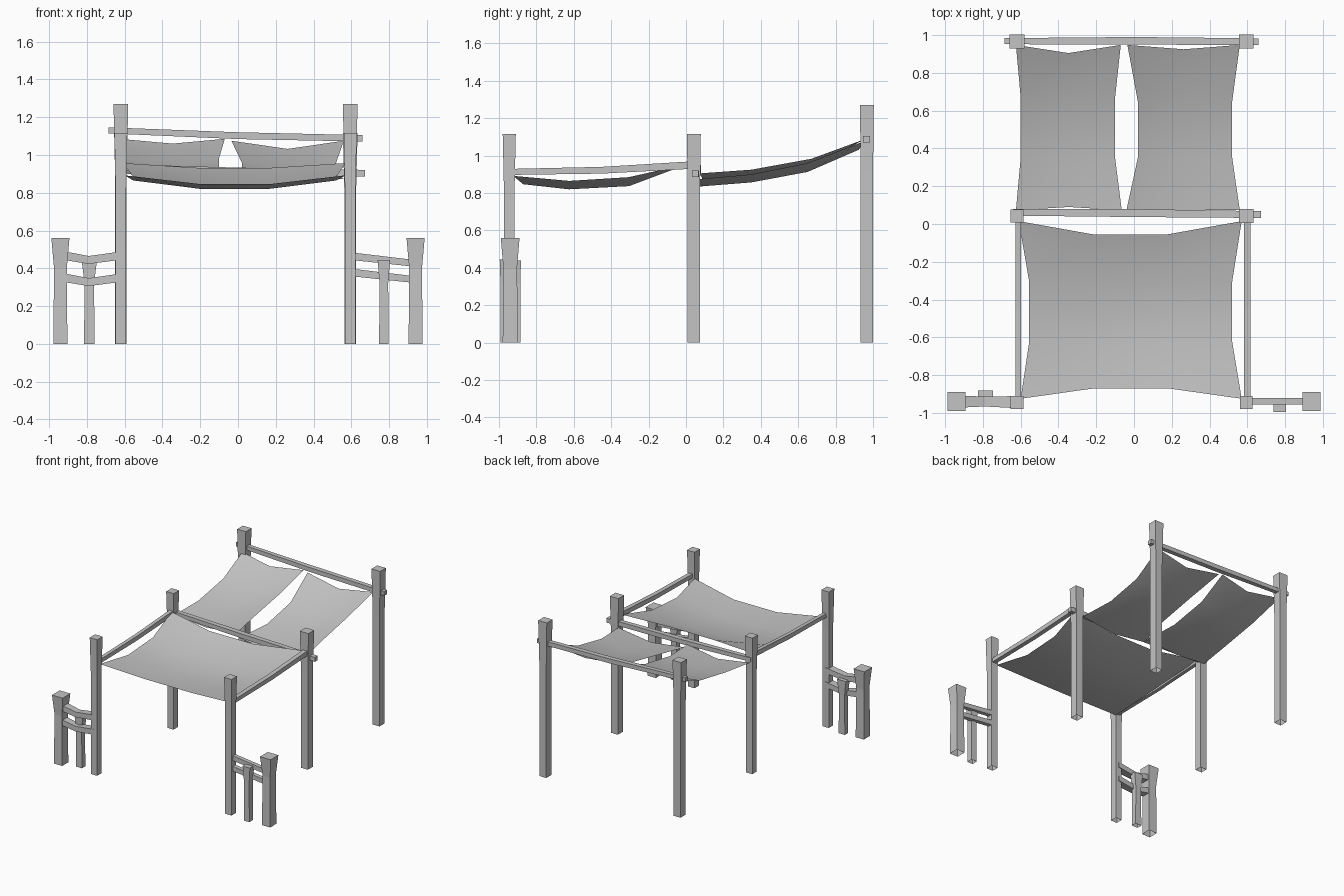
import bpy
import bmesh
from mathutils import Vector

cube = bpy.data.objects.get("Cube")
if cube:
    bpy.data.objects.remove(cube)

grey = bpy.data.materials.new("plain_grey")
grey.use_nodes = True
tone = (0.55, 0.55, 0.55, 1)
grey.diffuse_color = tone
grey.node_tree.nodes["Principled BSDF"].inputs["Base Color"].default_value = tone


def add_object(name, bm, smooth=False):
    mesh = bpy.data.meshes.new(name)
    bm.to_mesh(mesh)
    bm.free()
    mesh.materials.append(grey)
    for face in mesh.polygons:
        face.use_smooth = smooth
    obj = bpy.data.objects.new(name, mesh)
    bpy.context.collection.objects.link(obj)
    return obj


def timber(name, axis, stations, open_end=False):
    """Square timber lofted through (centre, half width, half depth) stations."""
    bm = bmesh.new()
    u, v = [Vector([float(i == k) for i in range(3)]) for k in range(3) if k != axis]
    rings = []
    for centre, a, b in stations:
        c = Vector(centre)
        rings.append([bm.verts.new(c + u * a * s + v * b * t)
                      for s, t in ((-1, -1), (1, -1), (1, 1), (-1, 1))])
    for low, high in zip(rings, rings[1:]):
        for i in range(4):
            j = (i + 1) % 4
            bm.faces.new((low[i], low[j], high[j], high[i]))
    bm.faces.new(rings[-1])
    if not open_end:
        bm.faces.new(rings[0][::-1])
    bmesh.ops.recalc_face_normals(bm, faces=bm.faces)
    return add_object(name, bm)


def post(name, x, y, height, base, waist, top):
    """Upright with a narrow waist, flared head and open foot."""
    levels = ((0, base), (height * 0.72, waist), (height, top))
    return timber(name, 2, [((x, y, z), w[0], w[1]) for z, w in levels], True)


def sail(name, columns, rows):
    """Sagging cloth; rows give left x, right x, edge y, middle y, edge z, middle z."""
    bm = bmesh.new()
    grid = []
    for x0, x1, ye, ym, ze, zm in rows:
        line = []
        for i in range(columns):
            edge = i in (0, columns - 1)
            x = x0 + (x1 - x0) * i / (columns - 1)
            line.append(bm.verts.new((x, ye if edge else ym, ze if edge else zm)))
        grid.append(line)
    for near, far in zip(grid, grid[1:]):
        for i in range(columns - 1):
            bm.faces.new((near[i], near[i + 1], far[i + 1], far[i]))
    return add_object(name, bm, True)


# Six tall posts
slim, wide = (0.028, 0.028), (0.034, 0.035)
for row, y, height in (("front", -0.945, 1.115), ("middle", 0.042, 1.115), ("back", 0.967, 1.27)):
    for side, x in (("right", -0.62), ("left", 0.594)):
        big = row == "back" or (row == "middle" and side == "left")
        base = (0.031, 0.033) if big else slim
        top = (0.039, 0.037) if big else wide
        post(f"{row}_{side}_post", x, y, height, base, base, top)

# Cross beams
timber("back_beam", 0, [((-0.685, 0.968, 1.13), 0.016, 0.016),
                        ((0, 0.97, 1.102), 0.02, 0.018),
                        ((0.658, 0.965, 1.088), 0.018, 0.017)])
timber("middle_beam", 0, [((-0.64, 0.062, 0.935), 0.018, 0.016),
                          ((0, 0.058, 0.915), 0.021, 0.018),
                          ((0.672, 0.05, 0.903), 0.018, 0.018)])

# Side beams
for side, x, half in (("right", -0.612, 0.015), ("left", 0.6, 0.018)):
    timber(f"{side}_side_beam", 1, [((x, -0.94, 0.913), half, 0.016),
                                    ((x, -0.45, 0.922), half, 0.018),
                                    ((x, 0.04, 0.95), half, 0.02)])

# Cloth sails
sail("front_sail", 4, [(-0.60, 0.57, -0.925, -0.87, 0.892, 0.847),
                       (-0.555, 0.52, -0.625, -0.625, 0.865, 0.82),
                       (-0.555, 0.52, -0.305, -0.305, 0.885, 0.837),
                       (-0.61, 0.57, 0.015, -0.055, 0.957, 0.932)])
sail("back_right_sail", 3, [(-0.625, -0.065, 0.073, 0.09, 0.905, 0.87),
                            (-0.60, -0.10, 0.35, 0.35, 0.925, 0.885),
                            (-0.60, -0.10, 0.67, 0.67, 0.983, 0.94),
                            (-0.625, -0.07, 0.948, 0.905, 1.085, 1.06)])
sail("back_left_sail", 3, [(-0.04, 0.56, 0.073, 0.073, 0.875, 0.835),
                           (0.02, 0.52, 0.35, 0.35, 0.9, 0.857),
                           (0.02, 0.52, 0.65, 0.65, 0.96, 0.913),
                           (-0.035, 0.56, 0.948, 0.925, 1.075, 1.032)])

# Short fences beside the front posts
for side, x in (("right", -0.94), ("left", 0.94)):
    post(f"{side}_fence_end_post", x, -0.94, 0.56, (0.037, 0.04), (0.034, 0.037), (0.048, 0.05))
post("right_fence_middle_post", -0.787, -0.908, 0.44, (0.028, 0.022), (0.025, 0.022), (0.04, 0.026))
post("left_fence_middle_post", 0.772, -0.968, 0.445, (0.025, 0.024), (0.023, 0.024), (0.033, 0.028))

# Fence rails: sagging on one side, sloping on the other
for level, z in (("upper", 0.462), ("lower", 0.345)):
    timber(f"right_fence_{level}_rail", 0, [((-0.92, -0.94, z + 0.005), 0.032, 0.023),
                                            ((-0.79, -0.94, z - 0.018), 0.026, 0.021),
                                            ((-0.62, -0.943, z + 0.005), 0.032, 0.022)])
for level, z in (("upper", 0.464), ("lower", 0.378)):
    timber(f"left_fence_{level}_rail", 0, [((0.6, -0.938, z), 0.017, 0.02),
                                           ((0.92, -0.938, z - 0.036), 0.017, 0.018)])
